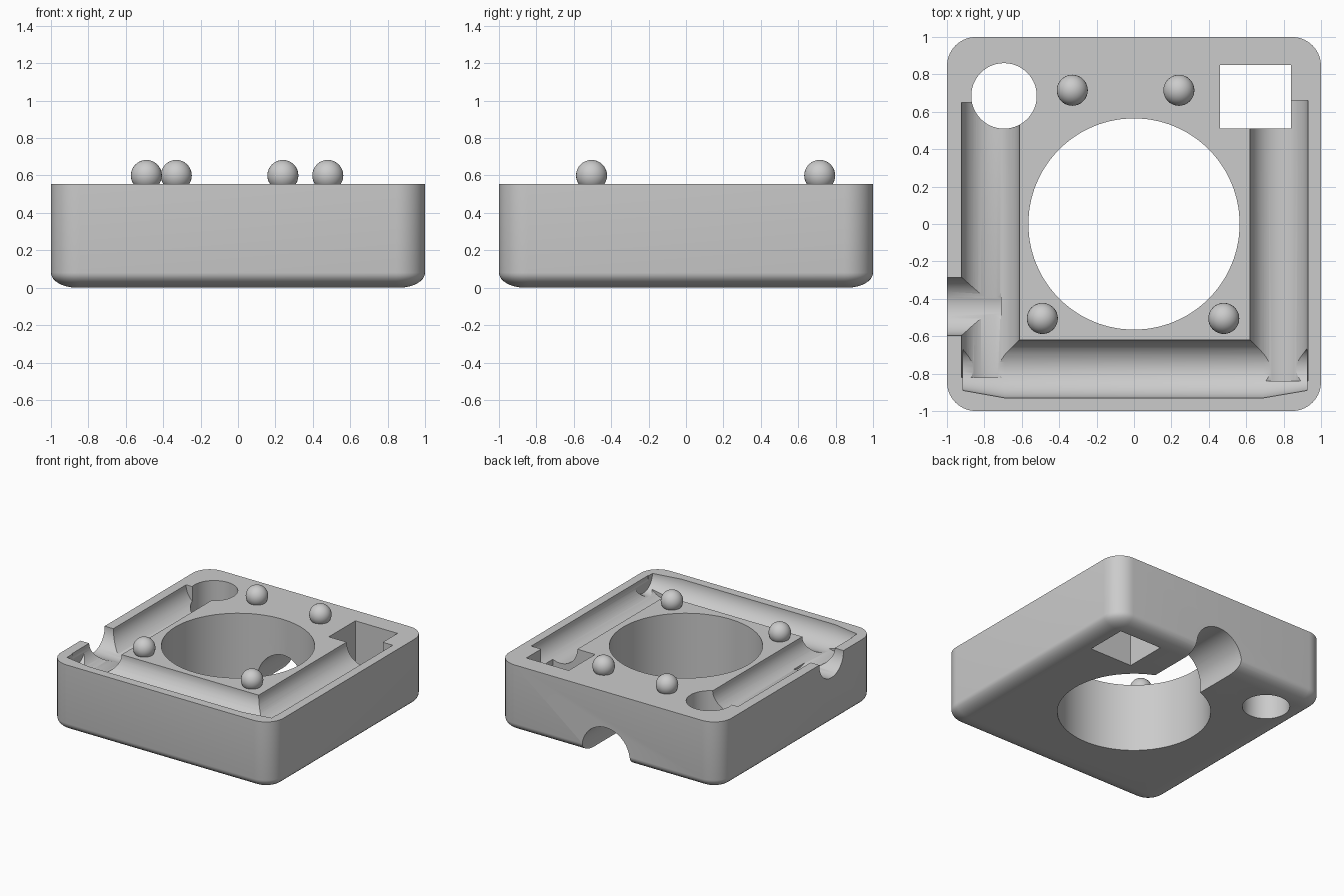
import bpy, bmesh, math
from mathutils import Matrix, Vector

if "Cube" in bpy.data.objects:
    bpy.data.objects.remove(bpy.data.objects["Cube"], do_unlink=True)

grey = bpy.data.materials.new("plain_grey")
grey.use_nodes = True
grey.diffuse_color = (0.6, 0.6, 0.6, 1)
grey.node_tree.nodes["Principled BSDF"].inputs["Base Color"].default_value = (0.6, 0.6, 0.6, 1)

TOP = 0.555


def make_object(name, bm):
    bmesh.ops.recalc_face_normals(bm, faces=bm.faces)
    mesh = bpy.data.meshes.new(name)
    bm.to_mesh(mesh)
    bm.free()
    mesh.materials.append(grey)
    obj = bpy.data.objects.new(name, mesh)
    bpy.context.collection.objects.link(obj)
    return obj


def activate(obj):
    bpy.ops.object.select_all(action='DESELECT')
    obj.select_set(True)
    bpy.context.view_layer.objects.active = obj


def loft(name, rings):
    """Skin closed rings of points and cap both ends."""
    bm = bmesh.new()
    loops = [[bm.verts.new(p) for p in ring] for ring in rings]
    for a, b in zip(loops, loops[1:]):
        for i in range(len(a)):
            j = (i + 1) % len(a)
            bm.faces.new((a[i], a[j], b[j], b[i]))
    bm.faces.new(loops[0])
    bm.faces.new(loops[-1])
    return make_object(name, bm)


def rounded_square(half, radius, z, steps=10):
    points = []
    for quarter in range(4):
        for s in range(steps + 1):
            a = math.pi / 2 * (quarter + s / steps)
            mid = math.pi / 2 * quarter + math.pi / 4
            cx = math.copysign(half - radius, math.cos(mid))
            cy = math.copysign(half - radius, math.sin(mid))
            points.append((cx + radius * math.cos(a), cy + radius * math.sin(a), z))
    return points


def rod(name, stations, sides=64):
    """Round cutter through (centre, radius) stations along a straight axis."""
    start, end = Vector(stations[0][0]), Vector(stations[-1][0])
    turn = (end - start).to_track_quat('Z', 'Y')
    rings = []
    for centre, r in stations:
        rings.append([Vector(centre) + turn @ Vector((r * math.cos(a), r * math.sin(a), 0))
                      for a in (math.tau * (i + 0.5) / sides for i in range(sides))])
    return loft(name, rings)


def cut(target, cutter):
    mod = target.modifiers.new("cut", 'BOOLEAN')
    mod.operation = 'DIFFERENCE'
    mod.solver = 'EXACT'
    mod.object = cutter
    activate(target)
    bpy.ops.object.modifier_apply(modifier=mod.name)
    bpy.data.objects.remove(cutter, do_unlink=True)


# Block with rounded corners and a softly rolled bottom edge
rings = []
for i in range(9):
    a = math.pi / 2 * i / 8
    inset = 0.14 * (1 - math.sin(a))
    rings.append(rounded_square(1 - inset, 0.155 - inset, 0.08 * (1 - math.cos(a))))
rings.append(rounded_square(1, 0.155, TOP))
body = loft("body", rings)

# Large central opening and round corner hole
cut(body, rod("opening", [((0, 0, -1), 0.565), ((0, 0, 1), 0.565)]))
cut(body, rod("corner_hole", [((-0.695, 0.685, -1), 0.175), ((-0.695, 0.685, 1), 0.175)]))

# Square corner hole
bm = bmesh.new()
bmesh.ops.create_cube(bm, size=1, matrix=Matrix.Translation((0.65, 0.68, 0.3))
                      @ Matrix.Diagonal((0.38, 0.34, 2, 1)))
cut(body, make_object("square_hole", bm))

# Half-round channels in the top, the front one tapering at its ends
R = 0.155
cut(body, rod("front_channel", [((-0.915, -0.775, TOP), 0.115), ((-0.69, -0.775, TOP), R),
                                ((0.69, -0.775, TOP), R), ((0.925, -0.775, TOP), 0.115)]))
cut(body, rod("right_channel", [((-0.767, -0.82, TOP), R), ((-0.767, 0.65, TOP), R)]))
cut(body, rod("left_channel", [((0.775, -0.84, TOP), R), ((0.775, 0.66, TOP), R)]))
cut(body, rod("side_notch", [((-1.2, -0.44, TOP - 0.006), R), ((-0.71, -0.44, TOP - 0.006), R)]))

# Arched tunnel from the back wall into the central opening
cut(body, rod("back_tunnel", [((0.02, 0.2, 0.05), 0.215), ((0.02, 1.3, 0.05), 0.215)]))

activate(body)
bpy.ops.object.shade_smooth_by_angle(angle=math.radians(30))

# Locating balls on the top face
balls = {"back_right_ball": (-0.33, 0.715), "back_left_ball": (0.24, 0.715),
         "front_right_ball": (-0.49, -0.505), "front_left_ball": (0.48, -0.505)}
for name, (x, y) in balls.items():
    bm = bmesh.new()
    bmesh.ops.create_uvsphere(bm, u_segments=32, v_segments=16, radius=0.083)
    ball = make_object(name, bm)
    ball.location = (x, y, 0.6)
    activate(ball)
    bpy.ops.object.shade_smooth()
